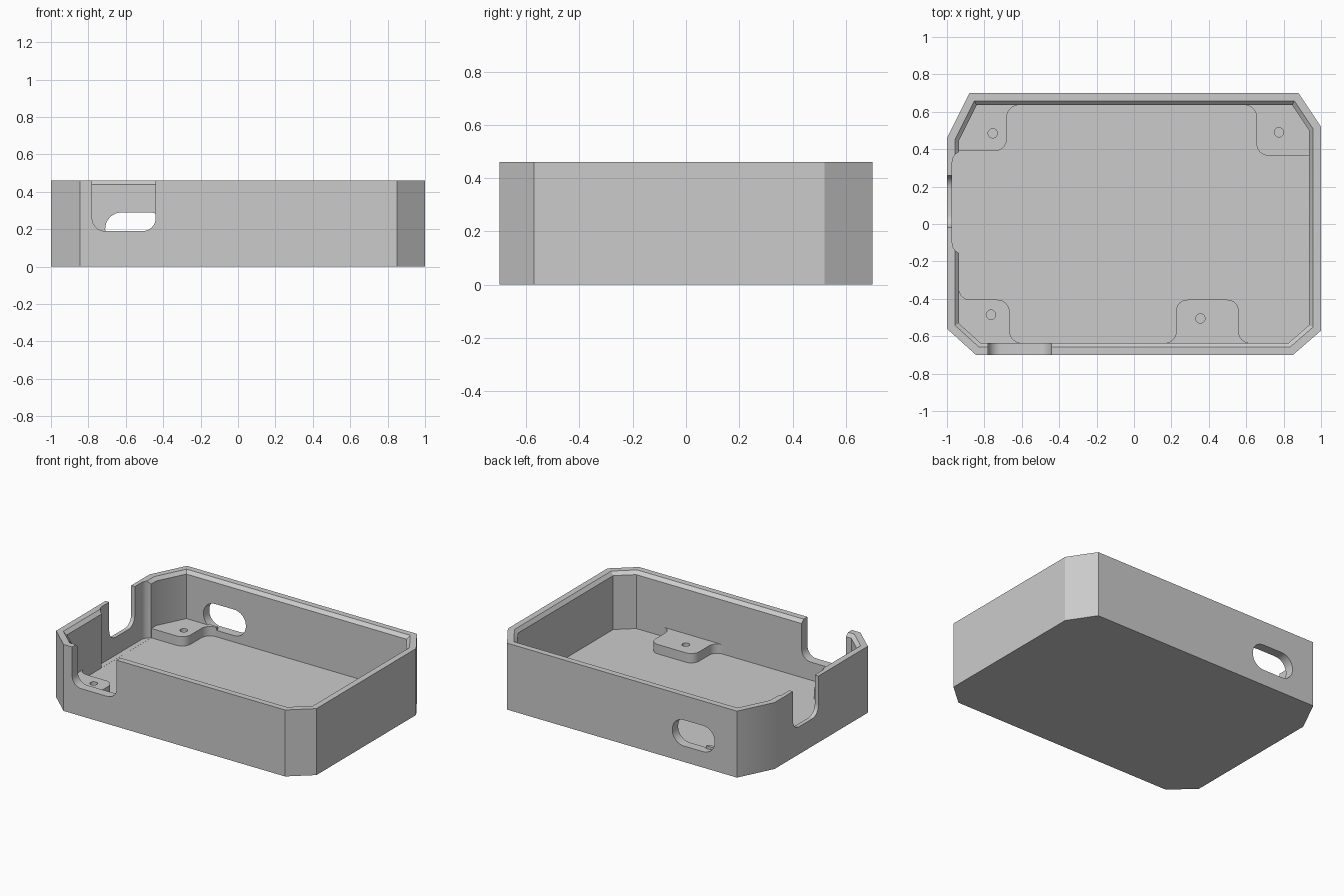
import bpy, bmesh, math
from mathutils import Vector

cube = bpy.data.objects.get("Cube")
if cube:
    bpy.data.objects.remove(cube, do_unlink=True)

HEIGHT, FLOOR, PAD_TOP = 0.46, 0.065, 0.13
WALL, RIM = 0.064, 0.042

grey = bpy.data.materials.new("plain_grey")
grey.use_nodes = True
grey.diffuse_color = (0.6, 0.6, 0.6, 1)
grey.node_tree.nodes["Principled BSDF"].inputs["Base Color"].default_value = (0.6, 0.6, 0.6, 1)


def loft(name, rings):
    """Closed solid through matching rings of points, capped at both ends."""
    bm = bmesh.new()
    loops = [[bm.verts.new(p) for p in ring] for ring in rings]
    n = len(loops[0])
    for a, b in zip(loops, loops[1:]):
        for i in range(n):
            j = (i + 1) % n
            bm.faces.new((a[i], a[j], b[j], b[i]))
    bm.faces.new(loops[0][::-1])
    bm.faces.new(loops[-1])
    bmesh.ops.recalc_face_normals(bm, faces=bm.faces)
    mesh = bpy.data.meshes.new(name)
    bm.to_mesh(mesh)
    bm.free()
    mesh.materials.append(grey)
    obj = bpy.data.objects.new(name, mesh)
    bpy.context.collection.objects.link(obj)
    return obj


def prism(name, outline, axis, lo, hi):
    """Extrude a 2D outline along an axis between lo and hi."""
    place = {"x": lambda u, v, t: (t, u, v),
             "y": lambda u, v, t: (u, t, v),
             "z": lambda u, v, t: (u, v, t)}[axis]
    return loft(name, [[place(u, v, t) for u, v in outline] for t in (lo, hi)])


def rounded(corners, steps=8):
    """Outline from (u, v, radius) corners, each replaced by an arc."""
    out = []
    for i, (u, v, r) in enumerate(corners):
        p = Vector((u, v))
        if r == 0:
            out.append(p)
            continue
        a = (Vector(corners[i - 1][:2]) - p).normalized()
        b = (Vector(corners[(i + 1) % len(corners)][:2]) - p).normalized()
        half = a.angle(b) / 2
        centre = p + (a + b).normalized() * r / math.sin(half)
        start = p + a * r / math.tan(half) - centre
        end = p + b * r / math.tan(half) - centre
        sweep = math.atan2(start.x * end.y - start.y * end.x, start.dot(end))
        for k in range(steps + 1):
            t = sweep * k / steps
            out.append(centre + Vector((start.x * math.cos(t) - start.y * math.sin(t),
                                        start.x * math.sin(t) + start.y * math.cos(t))))
    return out


def inset(points, d):
    """Offset a counter-clockwise outline inwards."""
    out = []
    for i, p in enumerate(points):
        e1 = (p - points[i - 1]).normalized()
        e2 = (points[(i + 1) % len(points)] - p).normalized()
        n1, n2 = Vector((-e1.y, e1.x)), Vector((-e2.y, e2.x))
        out.append(p + d * (n1 + n2) / (1 + n1.dot(n2)))
    return out


def cut(obj, cutter):
    mod = obj.modifiers.new("cut", "BOOLEAN")
    mod.operation, mod.solver, mod.object = "DIFFERENCE", "EXACT", cutter
    cutter.hide_render = True
    bpy.context.view_layer.objects.active = obj
    bpy.ops.object.modifier_apply(modifier=mod.name)
    bpy.data.objects.remove(cutter, do_unlink=True)


def finish(obj):
    bpy.ops.object.select_all(action="DESELECT")
    obj.select_set(True)
    bpy.context.view_layer.objects.active = obj
    bpy.ops.object.shade_smooth_by_angle(angle=math.radians(30))


# Tray: eight-sided open box with a chamfered inner rim
outline = [Vector(p) for p in ((-0.845, -0.7), (0.85, -0.7), (1, -0.57), (1, 0.52),
                               (0.88, 0.7), (-0.88, 0.7), (-1, 0.46), (-1, -0.56))]
levels = ((0, 0), (0, HEIGHT), (RIM, HEIGHT), (WALL, HEIGHT - 0.022), (WALL, FLOOR))
tray = loft("tray", [[(p.x, p.y, z) for p in inset(outline, d)] for d, z in levels])

# Thinned stretch inside the wall beside the side notch
cut(tray, prism("thinning", rounded([(-0.9, -0.16, 0), (-0.9, 0.39, 0),
                                     (-0.972, 0.39, 0.06), (-0.972, -0.16, 0.06)]),
                "z", FLOOR + 0.0005, 0.6))


# Round-bottomed notches open at the rim
def notch(lo, hi, axis, near, far):
    shape = rounded([(lo, 0.6, 0), (lo, 0.19, 0.07), (hi, 0.19, 0.07), (hi, 0.6, 0)])
    cut(tray, prism("notch", shape, axis, near, far))


notch(-0.78, -0.44, "y", -0.8, -0.6)
notch(-0.02, 0.26, "x", -1.1, -0.9)

# Oblong port through the back wall
port = rounded([(-0.71, 0.11, 0.088), (-0.385, 0.11, 0.088),
                (-0.385, 0.29, 0.088), (-0.71, 0.29, 0.088)])
cut(tray, prism("port", port, "y", 0.6, 0.8))
finish(tray)


# Screw pads on the floor, blended into the walls with fillets
def pad(name, corners, x, y):
    obj = prism(name, rounded(corners), "z", FLOOR - 0.01, PAD_TOP)
    ring = [(x + 0.025 * math.cos(math.tau * k / 24),
             y + 0.025 * math.sin(math.tau * k / 24)) for k in range(24)]
    cut(obj, prism("screw_hole", ring, "z", FLOOR, 0.3))
    finish(obj)


def corner_pad(name, sx, sy, edge_x, edge_y, slope, x, y, side_fillet=0):
    """Pad in one corner; slope gives the two ends of the diagonal wall."""
    wall_x, wall_y = 0.936 * sx, 0.636 * sy
    (ax, ay), (bx, by) = slope
    corners = [(edge_x - 0.07 * sx, wall_y + 0.015 * sy, 0),
               (edge_x - 0.07 * sx, wall_y, 0), (edge_x, wall_y, 0.065),
               (edge_x, edge_y, 0.065)]
    if side_fillet:
        corners += [(wall_x, edge_y, side_fillet),
                    (wall_x, edge_y - (side_fillet + 0.005) * sy, 0),
                    (wall_x + 0.015 * sx, edge_y - (side_fillet + 0.005) * sy, 0)]
    else:
        corners += [(wall_x + 0.015 * sx, edge_y, 0)]
    corners += [(bx, by, 0), (ax, ay, 0)]
    pad(name, corners, x, y)


corner_pad("back_right_pad", -1, 1, -0.68, 0.39, ((-0.85, 0.651), (-0.951, 0.45)), -0.755, 0.485)
corner_pad("back_left_pad", 1, 1, 0.655, 0.365, ((0.85, 0.651), (0.951, 0.5)), 0.775, 0.49)
corner_pad("front_right_pad", -1, -1, -0.665, -0.405, ((-0.83, -0.651), (-0.951, -0.54)),
           -0.765, -0.485, 0.06)
pad("front_wall_pad", [(0.155, -0.651, 0), (0.155, -0.636, 0), (0.225, -0.636, 0.06),
                       (0.225, -0.405, 0.06), (0.56, -0.405, 0.06), (0.56, -0.636, 0.06),
                       (0.63, -0.636, 0), (0.63, -0.651, 0)], 0.355, -0.505)
